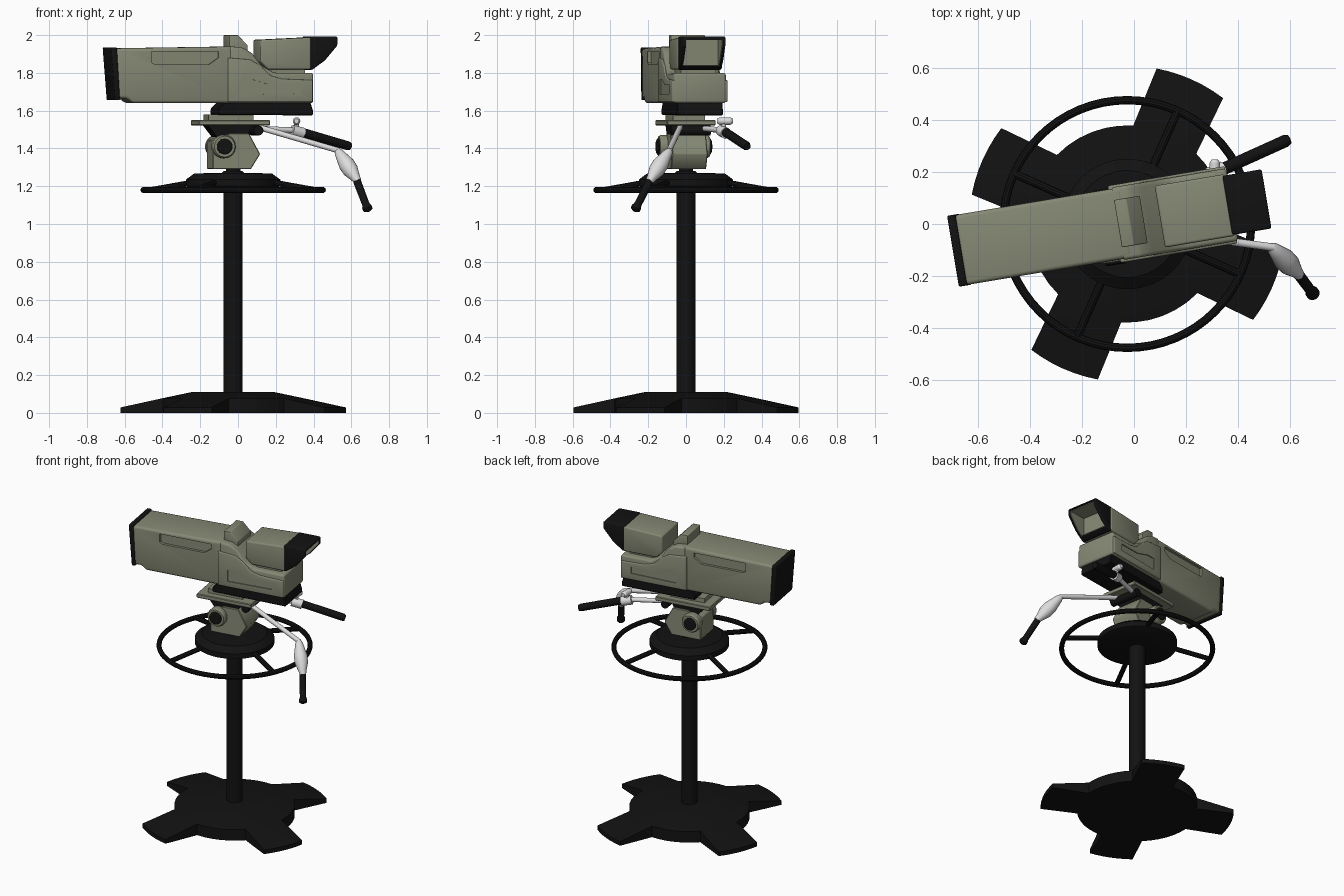
import bpy, bmesh, math
from mathutils import Vector, Matrix

if "Cube" in bpy.data.objects:
    bpy.data.objects.remove(bpy.data.objects["Cube"])


def material(name, rgb):
    m = bpy.data.materials.new(name)
    m.diffuse_color = (*rgb, 1)
    m.use_nodes = True
    m.node_tree.nodes["Principled BSDF"].inputs["Base Color"].default_value = m.diffuse_color
    return m


OLIVE = material("olive_grey", (0.235, 0.25, 0.175))
BLACK = material("black", (0.006, 0.006, 0.006))
WHITE = material("light_grey", (0.72, 0.72, 0.72))

CX = -0.026                                   # pedestal axis
HEAD = Matrix.Translation((CX, 0, 0)) @ Matrix.Rotation(math.radians(9.5), 4, 'Z')
WORLD = Matrix.Identity(4)


def make(name, bm, mat, matrix=WORLD, bevel=0, cutters=(), segs=3):
    """Turn a bmesh into an object, with bevel and cuts baked in."""
    bmesh.ops.recalc_face_normals(bm, faces=bm.faces)
    me = bpy.data.meshes.new(name)
    bm.to_mesh(me)
    bm.free()
    ob = bpy.data.objects.new(name, me)
    bpy.context.collection.objects.link(ob)
    ob.matrix_world = matrix
    me.materials.append(mat)
    if bevel:
        b = ob.modifiers.new("bevel", 'BEVEL')
        b.width, b.segments, b.limit_method = bevel, segs, 'ANGLE'
        b.angle_limit = math.radians(25)
    for c in cutters:
        m = ob.modifiers.new("cut", 'BOOLEAN')
        m.object, m.operation, m.solver = c, 'DIFFERENCE', 'EXACT'
    if bevel or cutters:
        bpy.context.view_layer.update()
        dg = bpy.context.evaluated_depsgraph_get()
        new = bpy.data.meshes.new_from_object(ob.evaluated_get(dg))
        ob.modifiers.clear()
        ob.data = new
        new.materials.clear()
        new.materials.append(mat)
        new.polygons.foreach_set("material_index", [0] * len(new.polygons))
    ob.data.polygons.foreach_set("use_smooth", [True] * len(ob.data.polygons))
    ob.data.set_sharp_from_angle(angle=math.radians(32))
    return ob


def prism(name, pts, v0, v1, mat, **kw):
    """Side profile (u, z) extruded across the camera from v0 to v1."""
    bm = bmesh.new()
    a = [bm.verts.new((u, v0, z)) for u, z in pts]
    b = [bm.verts.new((u, v1, z)) for u, z in pts]
    bm.faces.new(a)
    bm.faces.new(b)
    for i in range(len(pts)):
        j = (i + 1) % len(pts)
        bm.faces.new((a[i], a[j], b[j], b[i]))
    return make(name, bm, mat, HEAD, **kw)


def rect(u0, u1, z0, z1):
    return [(u0, z0), (u1, z0), (u1, z1), (u0, z1)]


def turned(name, p0, p1, prof, mat, matrix=WORLD, n=20):
    """Profile (radius, fraction) turned around the line p0-p1."""
    p0, p1 = Vector(p0), Vector(p1)
    d = p1 - p0
    q = d.to_track_quat('Z', 'Y')
    bm = bmesh.new()
    rings = [[bm.verts.new(p0 + d * t + q @ Vector((r * math.cos(k * math.tau / n),
              r * math.sin(k * math.tau / n), 0))) for k in range(n)] for r, t in prof]
    for a, b in zip(rings, rings[1:]):
        for i in range(n):
            j = (i + 1) % n
            bm.faces.new((a[i], a[j], b[j], b[i]))
    bm.faces.new(rings[0])
    bm.faces.new(rings[-1])
    return make(name, bm, mat, matrix)


def rod(name, p0, p1, r, mat, matrix=WORLD, n=16):
    return turned(name, p0, p1, [(r, 0), (r, 1)], mat, matrix, n)


def polar(r, a, z):
    a = math.radians(a)
    return Vector((CX + r * math.cos(a), r * math.sin(a), z))


# --- floor base: cone-topped disc with four broad feet
outline = []
for k in range(4):
    a = 66 + 90 * k
    outline.append((0.378, a - 20.5))
    outline += [(0.607, a + 13.3 * t / 3) for t in range(-3, 4)]
    outline += [(0.378, a + 20.5 + 49 * t / 6) for t in range(6)]
bm = bmesh.new()
inner = [bm.verts.new(polar(0.22, a, 0.11)) for r, a in outline]
upper = [bm.verts.new(polar(r, a, 0.11 - (r - 0.22) * 0.21)) for r, a in outline]
lower = [bm.verts.new(polar(r, a, 0)) for r, a in outline]
mid = bm.verts.new((CX, 0, 0))
bm.faces.new(inner)
for i in range(len(outline)):
    j = (i + 1) % len(outline)
    bm.faces.new((inner[i], inner[j], upper[j], upper[i]))
    bm.faces.new((upper[i], upper[j], lower[j], lower[i]))
    bm.faces.new((lower[i], lower[j], mid))
make("floor_base", bm, BLACK)

# --- column and steering wheel
turned("column", (CX, 0, 0.1), (CX, 0, 1.2), [(0.051, 0), (0.051, 1)], BLACK, n=28)
rod("column_top", (CX, 0, 1.2), (CX, 0, 1.3), 0.038, BLACK, n=24)
turned("wheel_hub", (CX, 0, 1.18), (CX, 0, 1.28),
       [(0.2, 0), (0.25, 0.2), (0.25, 0.55), (0.205, 0.88), (0.06, 0.9), (0.05, 1)], BLACK, n=48)
bm = bmesh.new()
N, S = 64, 10
rim = [[bm.verts.new(polar(0.475 + 0.016 * math.cos(s * math.tau / S), k * 360 / N,
        1.18 + 0.016 * math.sin(s * math.tau / S))) for s in range(S)] for k in range(N)]
for k in range(N):
    for s in range(S):
        a, b, t = rim[k], rim[(k + 1) % N], (s + 1) % S
        bm.faces.new((a[s], b[s], b[t], a[t]))
make("wheel_rim", bm, BLACK)
for k in range(4):
    a = 66 + 90 * k
    rod(f"wheel_spoke_{k + 1}", polar(0.2, a, 1.225), polar(0.475, a, 1.18), 0.016, BLACK, n=10)

# --- pan and tilt head
prism("head_block", [(-0.124, 1.29), (0.08, 1.29), (0.13, 1.37), (0.07, 1.48), (-0.03, 1.48),
                     (-0.124, 1.44)], -0.095, 0.095, OLIVE, bevel=0.004, segs=1)
for s, side in ((-1, "front"), (1, "back")):
    turned(f"tilt_boss_{side}", (-0.068, s * 0.08, 1.41), (-0.068, s * 0.135, 1.41),
           [(0.062, 0), (0.062, 0.8), (0.055, 1)], OLIVE, HEAD, 28)
    turned(f"tilt_cap_{side}", (-0.068, s * 0.12, 1.41), (-0.068, s * 0.147, 1.41),
           [(0.042, 0), (0.042, 0.8), (0.034, 1)], BLACK, HEAD, 28)
prism("tilt_cradle", [(-0.1, 1.46), (0.06, 1.46), (0.09, 1.525), (-0.15, 1.525)],
      -0.085, 0.085, BLACK)
prism("head_plate", rect(-0.205, 0.177, 1.522, 1.55), -0.13, 0.13, OLIVE, bevel=0.004, segs=1)
prism("wedge_plate", rect(-0.145, 0.095, 1.55, 1.58), -0.085, 0.085, OLIVE)
rod("handle_crossbar", (0.12, -0.1, 1.495), (0.12, 0.11, 1.495), 0.026, BLACK, HEAD)
prism("camera_tray", [(-0.1, 1.578), (0.41, 1.575), (0.41, 1.6), (0.395, 1.65), (-0.06, 1.65),
                      (-0.1, 1.61)], -0.115, 0.13, BLACK, bevel=0.005, segs=1)

# --- camera: lens shell with a pocket on each side
VC = 0.007
cuts = []
for s in (-1, 1):
    w = sorted((VC + s * 0.118, VC + s * 0.2))
    cuts.append(prism("pocket_cutter", [(-0.46, 1.912), (-0.46, 1.855), (-0.44, 1.845),
                (-0.15, 1.845), (-0.1, 1.88), (-0.1, 1.912)], *w, OLIVE))
    w = sorted((VC + s * 0.144, VC + s * 0.2))
    cuts.append(prism("panel_cutter", [(0.02, 1.685), (0.33, 1.69), (0.33, 1.735), (0.18, 1.735),
                                       (0.08, 1.765), (0.02, 1.765)], *w, OLIVE))
prism("lens_shell", [(-0.64, 1.665), (-0.59, 1.665), (-0.56, 1.64), (0, 1.64), (0, 1.94),
                     (-0.65, 1.93)], VC - 0.136, VC + 0.136, OLIVE, bevel=0.016, cutters=cuts[0::2])
prism("lens_hood", [(-0.655, 1.655), (-0.628, 1.657), (-0.645, 1.935), (-0.677, 1.935)],
      VC - 0.138, VC + 0.138, BLACK, bevel=0.006)

# --- camera body, with raised side panels that swoop down to the rear
prism("camera_body", [(-0.04, 1.64), (0.41, 1.64), (0.41, 1.80), (0.2, 1.80), (0.13, 1.84),
                      (0.08, 1.905), (0.03, 1.935), (-0.04, 1.94)],
      VC - 0.141, VC + 0.141, OLIVE, bevel=0.014)
prism("side_panels", [(-0.05, 1.645), (0.405, 1.645), (0.405, 1.762), (0.24, 1.768), (0.18, 1.785),
                      (0.12, 1.84), (0.07, 1.87), (-0.05, 1.88)],
      VC - 0.15, VC + 0.15, OLIVE, bevel=0.007, cutters=cuts[1::2])
prism("top_fin", [(-0.035, 1.92), (-0.035, 2.0), (0.012, 2.0), (0.065, 1.945), (0.065, 1.9)],
      VC - 0.092, VC + 0.092, OLIVE, bevel=0.004)

# --- viewfinder with an open, lined hood
prism("viewfinder_neck", rect(0.17, 0.37, 1.78, 1.84), -0.09, 0.1, OLIVE)
prism("viewfinder_box", [(0.128, 1.975), (0.128, 1.86), (0.17, 1.818), (0.40, 1.818),
                         (0.40, 1.988)], VC - 0.12, VC + 0.12, OLIVE, bevel=0.01)
outer_cut = prism("hood_cutter", rect(0.405, 0.7, 1.836, 1.978), VC - 0.1, VC + 0.1, OLIVE)
inner_cut = prism("lining_cutter", rect(0.412, 0.7, 1.84, 1.974), VC - 0.096, VC + 0.096, OLIVE)
prism("viewfinder_hood", [(0.39, 1.814), (0.41, 1.818), (0.475, 1.865), (0.543, 1.945),
                          (0.543, 1.992), (0.39, 1.992)],
      VC - 0.115, VC + 0.115, BLACK, bevel=0.008, cutters=[outer_cut])
prism("viewfinder_lining", [(0.403, 1.836), (0.43, 1.836), (0.47, 1.868), (0.535, 1.945),
                            (0.535, 1.978), (0.403, 1.978)],
      VC - 0.1, VC + 0.1, OLIVE, cutters=[inner_cut])
for c in cuts + [outer_cut, inner_cut]:
    bpy.data.objects.remove(c)

# --- front pan handle: light arm, swollen joint, black grip
rod("front_arm", (0.1, -0.03, 1.515), (0.535, -0.09, 1.388), 0.015, WHITE)
turned("front_arm_joint", (0.525, -0.085, 1.392), (0.635, -0.195, 1.225),
       [(0.014, 0), (0.024, 0.08), (0.03, 0.2), (0.043, 0.45), (0.042, 0.65), (0.026, 0.88),
        (0.02, 1)], WHITE)
turned("front_grip", (0.625, -0.185, 1.24), (0.69, -0.272, 1.07),
       [(0.018, 0), (0.021, 0.1), (0.02, 0.8), (0.026, 0.88), (0.026, 0.96), (0.014, 1)], BLACK)

# --- rear pan handle: short arm, clamp with knob, black grip
rod("rear_arm", (0.1, 0.1, 1.505), (0.32, 0.2, 1.495), 0.015, WHITE)
rod("rear_clamp", (0.285, 0.185, 1.495), (0.345, 0.212, 1.48), 0.03, WHITE)
rod("rear_clamp_stem", (0.31, 0.2, 1.48), (0.31, 0.2, 1.545), 0.013, WHITE)
turned("rear_clamp_knob", (0.31, 0.165, 1.545), (0.31, 0.248, 1.545),
       [(0.012, 0), (0.02, 0.15), (0.02, 0.85), (0.012, 1)], WHITE)
turned("rear_grip", (0.325, 0.203, 1.49), (0.595, 0.325, 1.41),
       [(0.022, 0), (0.024, 0.06), (0.024, 0.95), (0.019, 1)], BLACK)
